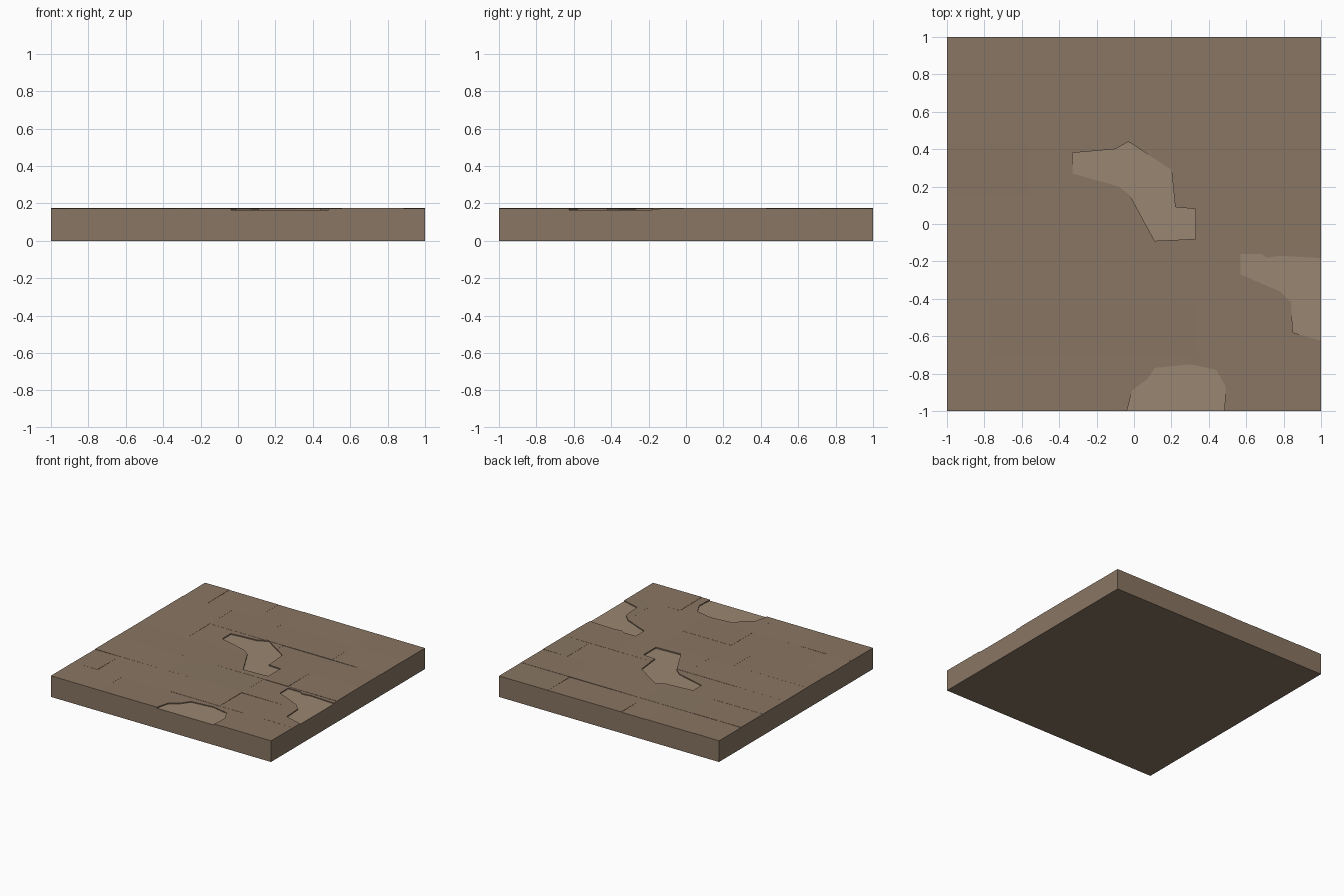
import bpy, bmesh, random

if "Cube" in bpy.data.objects:
    bpy.data.objects.remove(bpy.data.objects["Cube"])

random.seed(7)
BED = 0.165  # height of the bare ground under the paving


def material(name, rgb):
    m = bpy.data.materials.new(name)
    m.diffuse_color = (*rgb, 1)
    m.use_nodes = True
    m.node_tree.nodes["Principled BSDF"].inputs["Base Color"].default_value = m.diffuse_color
    return m


stone = material("stone", (0.25, 0.18, 0.125))
dirt = material("dirt", (0.32, 0.24, 0.165))


def prism(name, outline, z0, top):
    """Upright prism; top(x, y) gives the height of the upper face."""
    bm = bmesh.new()
    lo = [bm.verts.new((x, y, z0)) for x, y in outline]
    hi = [bm.verts.new((x, y, top(x, y))) for x, y in outline]
    n = len(outline)
    bm.faces.new(lo[::-1])
    bm.faces.new(hi)
    for i in range(n):
        j = (i + 1) % n
        bm.faces.new((lo[i], lo[j], hi[j], hi[i]))
    bmesh.ops.recalc_face_normals(bm, faces=bm.faces)
    me = bpy.data.meshes.new(name)
    bm.to_mesh(me)
    bm.free()
    ob = bpy.data.objects.new(name, me)
    bpy.context.collection.objects.link(ob)
    return ob


# Base slab: stone sides, dirt showing on top
base = prism("base_slab", [(-1, -1), (1, -1), (1, 1), (-1, 1)], 0, lambda x, y: BED)
base.data.materials.append(stone)
base.data.materials.append(dirt)
for f in base.data.polygons:
    if f.normal.z > 0.5:
        f.material_index = 1

# Outlines of the three worn patches where paving is missing
patches = [
    [(-.33, .38), (-.10, .40), (-.03, .44), (.20, .29), (.22, .09), (.33, .08),
     (.33, -.08), (.11, -.09), (-.02, .15), (-.08, .20), (-.33, .27)],
    [(.57, -.16), (.68, -.16), (.71, -.18), (.78, -.17), (1.05, -.185), (1.05, -.64),
     (.85, -.58), (.84, -.42), (.78, -.36), (.57, -.27)],
    [(-.05, -1.05), (-.01, -.89), (.07, -.83), (.11, -.77), (.30, -.75), (.44, -.78),
     (.49, -.87), (.48, -1.05)],
]
cutters = []
for p in patches:
    c = prism("patch_cutter", p[::-1], 0.1, lambda x, y: 0.3)
    c.hide_render = True
    cutters.append(c)

# Slightly tilted paving stones on a 9 x 7 grid; joints listed per row, front to back
joints = [(2, 4, 7), (1, 4, 6, 8), (3, 6), (1, 4, 7), (2, 5, 8), (2, 4, 7), (1, 3, 4, 7)]
stones = []
for row, cuts in enumerate(joints):
    y0, y1 = -1 + row * 2 / 7, -1 + (row + 1) * 2 / 7
    xs = [-1 + c * 2 / 9 for c in (0, *cuts, 9)]
    for x0, x1 in zip(xs, xs[1:]):
        cx, cy = (x0 + x1) / 2, (y0 + y1) / 2
        h = 0.174 + random.uniform(-.0015, .0015)
        dx = random.uniform(-.002, .002) / (x1 - x0)
        dy = random.uniform(-.002, .002) / (y1 - y0)
        ob = prism("paving_stone", [(x0, y0), (x1, y0), (x1, y1), (x0, y1)], BED,
                   lambda x, y: h + dx * (x - cx) + dy * (y - cy))
        ob.data.materials.append(stone)
        for c, p in zip(cutters, patches):
            px, py = zip(*p)
            if min(px) < x1 and max(px) > x0 and min(py) < y1 and max(py) > y0:
                m = ob.modifiers.new("worn_patch", 'BOOLEAN')
                m.operation = 'DIFFERENCE'
                m.solver = 'EXACT'
                m.object = c
        stones.append(ob)

# Bake the patch cuts and drop the cutters
bpy.context.view_layer.update()
dg = bpy.context.evaluated_depsgraph_get()
baked = [(o, bpy.data.meshes.new_from_object(o.evaluated_get(dg))) for o in stones if o.modifiers]
for ob, me in baked:
    ob.modifiers.clear()
    ob.data = me
    me.materials.clear()
    me.materials.append(stone)
    for f in me.polygons:
        f.material_index = 0
for c in cutters:
    bpy.data.objects.remove(c)
